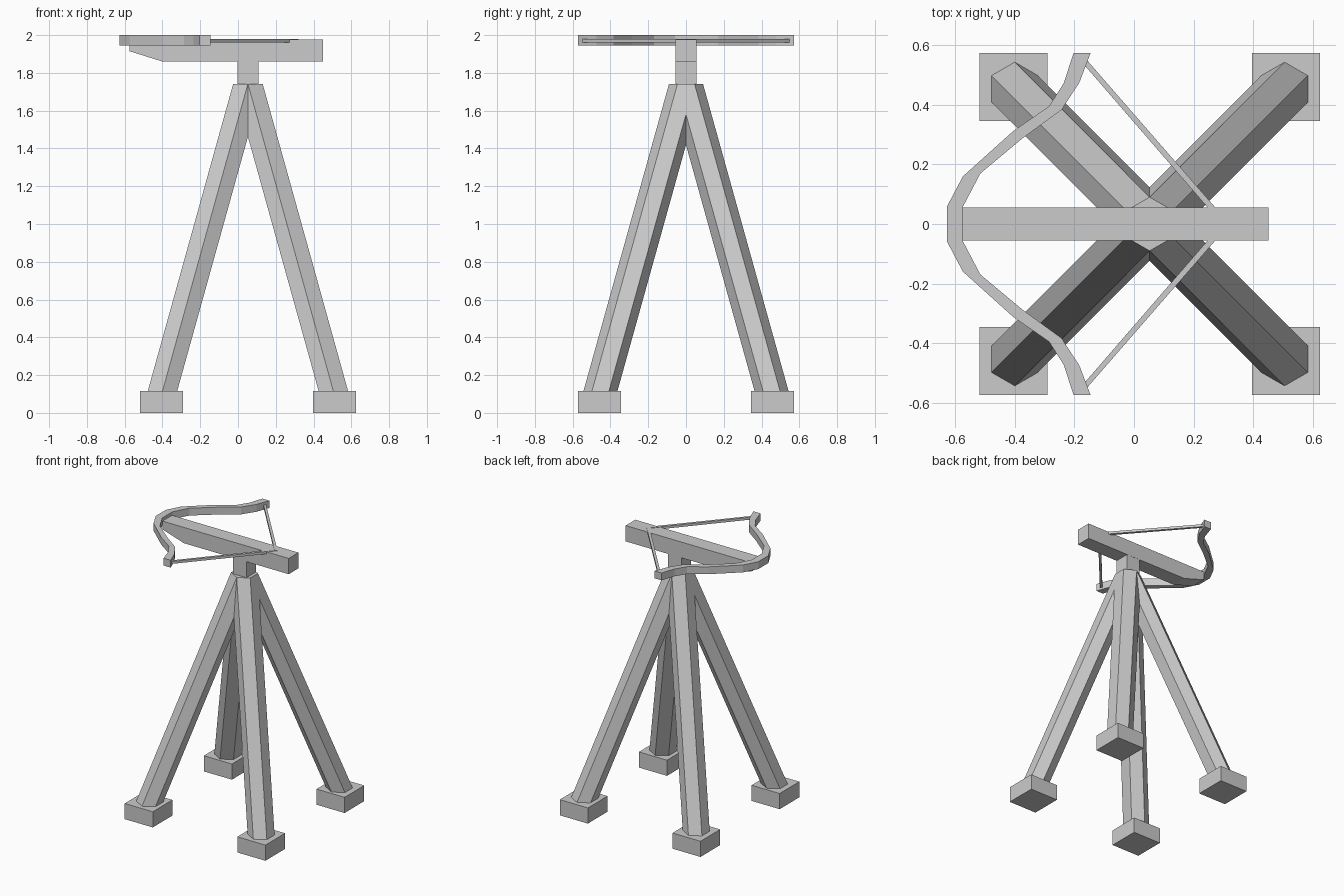
import bpy, bmesh, math

if "Cube" in bpy.data.objects:
    bpy.data.objects.remove(bpy.data.objects["Cube"])

CX = 0.0525  # x of the stand's axis


def make(name, verts, faces):
    me = bpy.data.meshes.new(name)
    me.from_pydata(verts, [], faces)
    bm = bmesh.new()
    bm.from_mesh(me)
    bmesh.ops.recalc_face_normals(bm, faces=bm.faces)
    bm.to_mesh(me)
    bm.free()
    ob = bpy.data.objects.new(name, me)
    bpy.context.collection.objects.link(ob)
    return ob


def loft(name, a, b):
    """Solid between two matching outlines."""
    n = len(a)
    sides = [(i, (i + 1) % n, n + (i + 1) % n, n + i) for i in range(n)]
    return make(name, a + b, sides + [tuple(range(n)), tuple(range(n, 2 * n))])


def box(name, x0, x1, y0, y1, z0, z1):
    outline = [(x0, y0), (x1, y0), (x1, y1), (x0, y1)]
    return loft(name, [(x, y, z0) for x, y in outline], [(x, y, z1) for x, y in outline])


def hexagon(cx, cy, z, r=0.09):
    return [(cx + r * math.cos(math.radians(30 + 60 * i)),
             cy + r * math.sin(math.radians(30 + 60 * i)), z) for i in range(6)]


def strip(name, left, right, z0, z1):
    """Flat bar with rectangular section between two edge paths."""
    verts, faces = [], []
    for (lx, ly), (rx, ry) in zip(left, right):
        verts += [(lx, ly, z0), (rx, ry, z0), (rx, ry, z1), (lx, ly, z1)]
    n = len(left)
    for i in range(n - 1):
        for k in range(4):
            j = (k + 1) % 4
            faces.append((4 * i + k, 4 * i + j, 4 * i + 4 + j, 4 * i + 4 + k))
    faces += [(0, 1, 2, 3), tuple(range(4 * n - 4, 4 * n))]
    return make(name, verts, faces)


def mirrored(half):
    """Extend a y > 0 path to the y < 0 side."""
    return [(x, -y) for x, y in reversed(half)] + [p for p in half if p[1] > 0] \
        if half[0][1] > 0 else [(x, -y) for x, y in reversed(half[1:])] + half


# Four splayed legs and their foot blocks
for sx, h in ((-1, "left"), (1, "right")):
    for sy, d in ((-1, "front"), (1, "back")):
        fx, fy = CX + sx * 0.4575, sy * 0.459
        box(f"{d}_{h}_foot", fx - 0.114, fx + 0.114, fy - 0.114, fy + 0.114, 0, 0.115)
        loft(f"{d}_{h}_leg", hexagon(CX + sx * 0.4525, sy * 0.453, 0.115), hexagon(CX, 0, 1.742))

# Neck post
box("neck", CX - 0.055, CX + 0.055, -0.055, 0.055, 1.74, 1.86)

# Stock with sloped nose
side = [(-0.575, 1.976), (-0.575, 1.915), (-0.40, 1.86), (0.451, 1.86), (0.451, 1.976)]
loft("stock", [(x, -0.056, z) for x, z in side], [(x, 0.056, z) for x, z in side])

# Recurved bow
outer = [(-0.628, 0.058), (-0.574, 0.16), (-0.405, 0.312), (-0.285, 0.395), (-0.236, 0.472), (-0.203, 0.573)]
inner = [(-0.574, 0.058), (-0.515, 0.17), (-0.372, 0.289), (-0.243, 0.423 - 0.04), (-0.183, 0.475), (-0.146, 0.573)]
strip("bow", mirrored(outer), mirrored(inner), 1.946, 2.0)

# Drawn string
strip("string", mirrored([(0.295, 0), (-0.168, 0.535)]),
      mirrored([(0.321, 0), (-0.158, 0.55)]), 1.961, 1.979)
